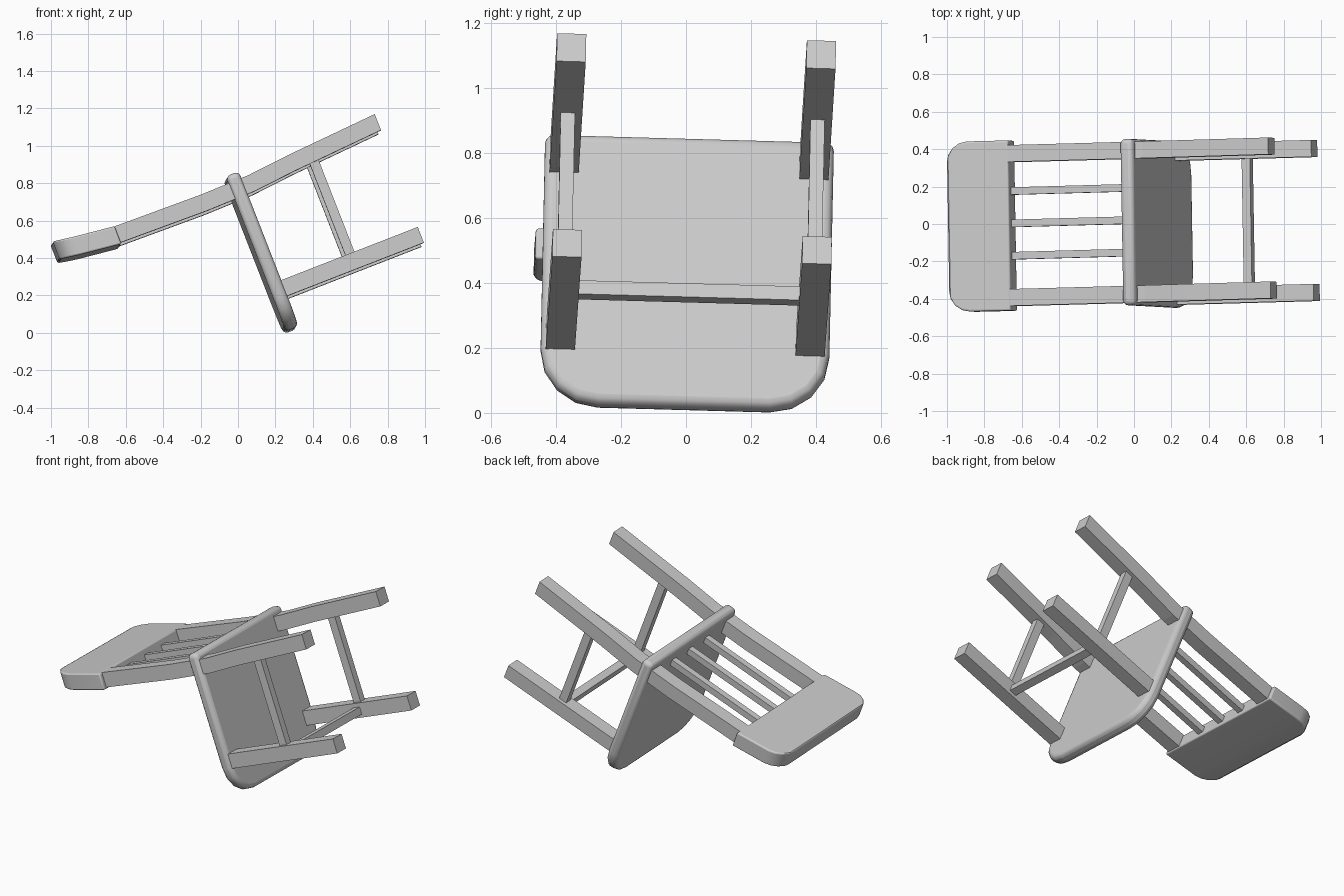
import bpy, bmesh, math
from mathutils import Matrix, Vector

if "Cube" in bpy.data.objects:
    bpy.data.objects.remove(bpy.data.objects["Cube"])

wood = bpy.data.materials.new("grey_wood")
wood.diffuse_color = (0.6, 0.6, 0.6, 1)
wood.use_nodes = True
wood.node_tree.nodes["Principled BSDF"].inputs["Base Color"].default_value = wood.diffuse_color

# Chair axes (x = sideways, y = forward, z = up) of the tipped-over chair
up = -Vector((0.932, 0.026, 0.363)).normalized()
side = Vector((-0.017, 1, -0.028))
side = (side - up * side.dot(up)).normalized()
fwd = up.cross(side)
TIP = Matrix((side, fwd, up)).transposed().to_4x4()
MID = -0.012  # sideways centre of the chair


def finish(name, bm, bevel=0, segments=3, smooth=False):
    bmesh.ops.recalc_face_normals(bm, faces=bm.faces)
    mesh = bpy.data.meshes.new(name)
    bm.to_mesh(mesh)
    bm.free()
    mesh.materials.append(wood)
    ob = bpy.data.objects.new(name, mesh)
    bpy.context.collection.objects.link(ob)
    ob.matrix_world = TIP
    if bevel:
        mod = ob.modifiers.new("rounded_rim", 'BEVEL')
        mod.width, mod.segments = bevel, segments
        mod.limit_method, mod.angle_limit = 'ANGLE', math.radians(50)
    if smooth:
        bpy.context.view_layer.objects.active = ob
        ob.select_set(True)
        bpy.ops.object.shade_smooth_by_angle(angle=math.radians(35))
        ob.select_set(False)
    return ob


def prism(points, offset):
    """Extrude a closed outline along an offset."""
    bm = bmesh.new()
    face = bm.faces.new([bm.verts.new(p) for p in points])
    out = bmesh.ops.extrude_face_region(bm, geom=[face])
    verts = [g for g in out["geom"] if isinstance(g, bmesh.types.BMVert)]
    bmesh.ops.translate(bm, verts=verts, vec=offset)
    return bm


def box(name, x, y, z):
    pts = [(x[0], y[0], z[0]), (x[1], y[0], z[0]), (x[1], y[1], z[0]), (x[0], y[1], z[0])]
    return finish(name, prism(pts, (0, 0, z[1] - z[0])))


def arc(cx, cy, r, start, steps):
    for i in range(steps + 1):
        a = math.radians(start + 90 * i / steps)
        yield cx + r * math.cos(a), cy + r * math.sin(a)


# Seat: rounded front corners and a softened rim
sx, back, front, r = 0.445, -0.795, 0.09, 0.18
outline = [(-sx, back), (sx, back)]
outline += list(arc(sx - r, front - r, r, 0, 4)) + list(arc(-sx + r, front - r, r, 90, 4))
finish("seat", prism([(x + MID, y, -0.307) for x, y in outline], (0, 0, 0.075)), 0.026, 3, True)

# Back posts, legs and stretchers on each side
rear = [(-0.816, -1.095), (-0.78, -0.585), (-0.757, -0.35), (-0.752, -0.075), (-0.762, 0.45)]
profile = rear + [(y + 0.092, z) for y, z in reversed(rear)]
for s, tag in ((-1, "right"), (1, "left")):
    x0, x1 = sorted((MID + s * 0.34, MID + s * 0.43))
    finish("back_post_" + tag, prism([(x0, y, z) for y, z in profile], (x1 - x0, 0, 0)))
    box("front_leg_" + tag, (x0, x1), (-0.17, -0.08), (-1.09, -0.27))
    xm = MID + s * 0.385
    box("side_stretcher_" + tag, (xm - 0.022, xm + 0.022), (-0.72, -0.15), (-0.727, -0.675))
box("front_stretcher", (MID - 0.35, MID + 0.35), (-0.145, -0.1), (-0.727, -0.68))

# Three spindles in the backrest
for i in (-1, 0, 1):
    xm = i * 0.173
    box("spindle_%d" % (i + 2), (xm - 0.02, xm + 0.02), (-0.725, -0.685), (-0.25, 0.46))

# Crest rail: rounded plate that leans back towards its top
bm = bmesh.new()
bottom, top, cx, cr = 0.42, 0.755, 0.455, 0.11
rows = [(bottom, cx)]
rows += [(z, x) for x, z in arc(cx - cr, top - cr, cr, 0, 4)]
rings = []
for z, half in rows:
    lean = -0.762 - 0.045 * ((z - bottom) / (top - bottom)) ** 1.3
    rings.append([bm.verts.new((MID + sx_ * half, lean + dy, z))
                  for sx_, dy in ((-1, 0), (1, 0), (1, 0.102), (-1, 0.102))])
for a, b in zip(rings, rings[1:]):
    for i in range(4):
        j = (i + 1) % 4
        bm.faces.new((a[i], a[j], b[j], b[i]))
bm.faces.new(rings[0])
bm.faces.new(rings[-1])
finish("crest_rail", bm, 0.028, 3, True)
